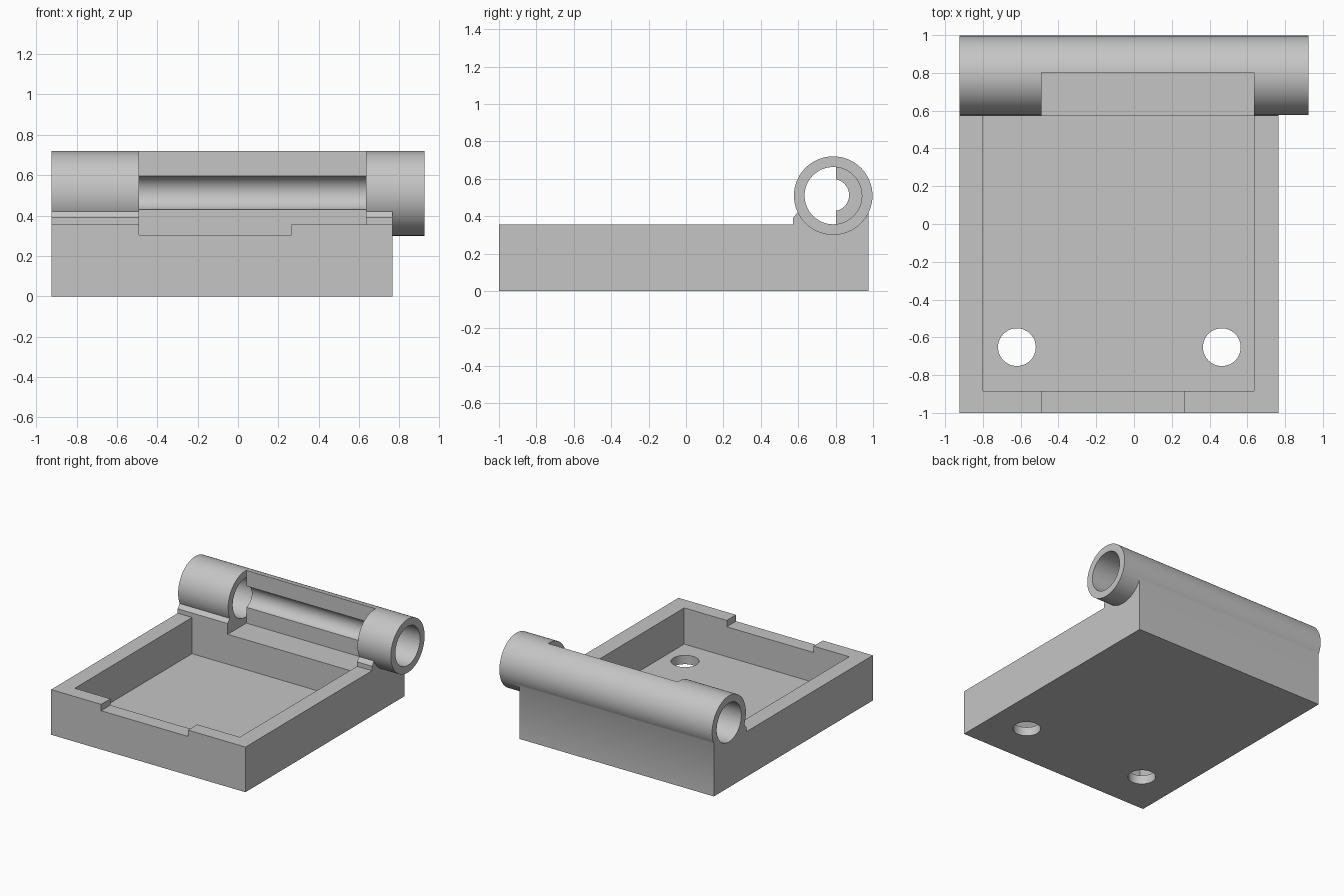
import bpy, bmesh, math

if "Cube" in bpy.data.objects:
    bpy.data.objects.remove(bpy.data.objects["Cube"])

AXIS_Y, AXIS_Z = 0.787, 0.51          # hinge barrel axis

grey = bpy.data.materials.new("light_grey")
grey.diffuse_color = (0.56, 0.56, 0.56, 1)
grey.use_nodes = True
grey.node_tree.nodes["Principled BSDF"].inputs["Base Color"].default_value = grey.diffuse_color


def make(name, bm):
    bmesh.ops.recalc_face_normals(bm, faces=bm.faces)
    me = bpy.data.meshes.new(name)
    bm.to_mesh(me)
    bm.free()
    me.materials.append(grey)
    ob = bpy.data.objects.new(name, me)
    bpy.context.collection.objects.link(ob)
    return ob


def prism(name, points, axis, lo, hi):
    """Extrude a closed profile along x (points are y, z) or z (points are x, y)."""
    bm = bmesh.new()
    place = (lambda a, b: (lo, a, b)) if axis == 'x' else (lambda a, b: (a, b, lo))
    face = bm.faces.new([bm.verts.new(place(a, b)) for a, b in points])
    ext = bmesh.ops.extrude_face_region(bm, geom=[face])
    d = hi - lo
    bmesh.ops.translate(bm, verts=[v for v in ext["geom"] if isinstance(v, bmesh.types.BMVert)],
                        vec=(d, 0, 0) if axis == 'x' else (0, 0, d))
    return make(name, bm)


def circle(cx, cy, r, n=64):
    return [(cx + r * math.cos(2 * math.pi * i / n), cy + r * math.sin(2 * math.pi * i / n))
            for i in range(n)]


def box(name, x0, x1, y0, y1, z0, z1):
    return prism(name, [(x0, y0), (x1, y0), (x1, y1), (x0, y1)], 'z', z0, z1)


# Tray body with the raised support under the barrel
tray = prism("hinged_tray", [(-1, 0), (0.975, 0), (0.975, 0.45), (0.787, 0.51), (0.6, 0.425),
                             (0.572, 0.39), (0.572, 0.355), (-1, 0.355)], 'x', -0.925, 0.765)

# Hinge barrel, overhanging on the right
barrel = prism("hinge_barrel", circle(AXIS_Y, AXIS_Z, 0.21), 'x', -0.925, 0.925)

# Cavity, front notch, open window in the barrel, bores and screw holes
cutters = [
    box("cavity_cutter", -0.8, 0.635, -0.885, 0.572, 0.07, 0.9),
    box("front_notch_cutter", -0.49, 0.265, -1.1, -0.8, 0.305, 0.9),
    box("window_cutter", -0.49, 0.635, 0.5, 0.803, 0.305, 0.9),
    prism("left_bore_cutter", circle(AXIS_Y, AXIS_Z, 0.153), 'x', -1.1, -0.49),
    prism("right_bore_cutter", circle(AXIS_Y, AXIS_Z, 0.153), 'x', 0.635, 1.1),
    prism("middle_bore_cutter", circle(AXIS_Y, AXIS_Z + 0.003, 0.085), 'x', -0.6, 0.75),
]
for x in (-0.62, 0.465):
    cutters.append(prism("screw_hole_cutter", circle(x, -0.652, 0.1, 48), 'z', -0.1, 0.2))

for op, parts in (('UNION', [barrel]), ('DIFFERENCE', cutters)):
    for part in parts:
        mod = tray.modifiers.new(part.name, 'BOOLEAN')
        mod.operation, mod.solver, mod.object = op, 'EXACT', part

# Bake the booleans and drop the helpers
bpy.context.view_layer.update()
baked = bpy.data.meshes.new_from_object(tray.evaluated_get(bpy.context.evaluated_depsgraph_get()))
tray.modifiers.clear()
tray.data = baked
for part in [barrel] + cutters:
    bpy.data.objects.remove(part)

bpy.context.view_layer.objects.active = tray
tray.select_set(True)
bpy.ops.object.shade_smooth_by_angle(angle=math.radians(30))
